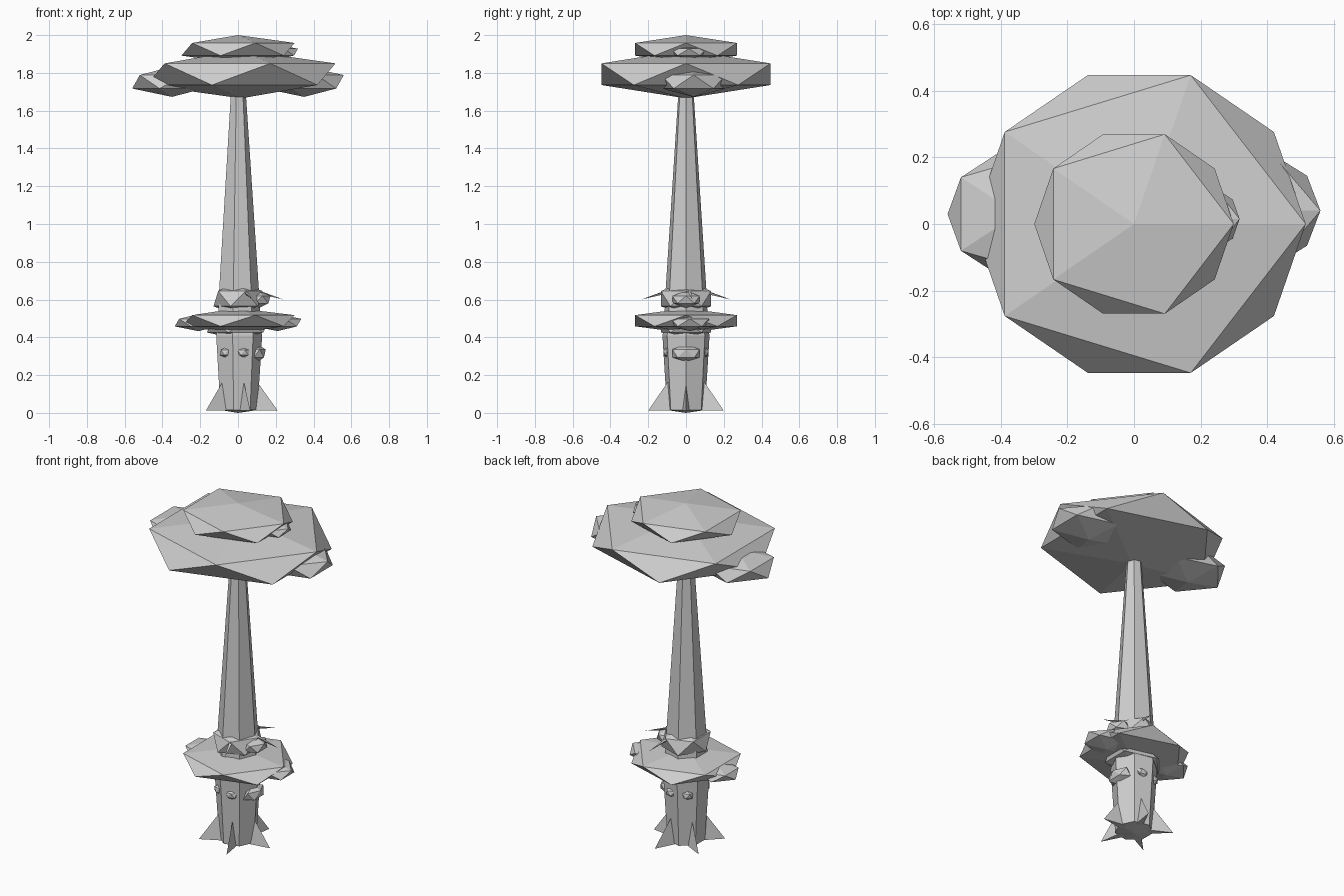
import bpy, bmesh, math
from mathutils import Matrix, Vector

if "Cube" in bpy.data.objects:
    bpy.data.objects.remove(bpy.data.objects["Cube"])

mat = bpy.data.materials.new("pale grey")
mat.diffuse_color = (0.62, 0.62, 0.62, 1)
mat.use_nodes = True
mat.node_tree.nodes["Principled BSDF"].inputs["Base Color"].default_value = mat.diffuse_color


def finish(name, bm):
    bmesh.ops.recalc_face_normals(bm, faces=bm.faces)
    me = bpy.data.meshes.new(name)
    bm.to_mesh(me)
    bm.free()
    me.materials.append(mat)
    ob = bpy.data.objects.new(name, me)
    bpy.context.collection.objects.link(ob)
    return ob


def clump(name, centre, size):
    """Squashed icosahedron."""
    bm = bmesh.new()
    m = Matrix.Translation(centre) @ Matrix.Diagonal((*size, 1))
    bmesh.ops.create_icosphere(bm, subdivisions=1, radius=1, matrix=m)
    return finish(name, bm)


def stem(name, rings, bottom, sides=7):
    """Lofted seven-sided stem with a corner facing +x; rings are (radius, z)."""
    bm = bmesh.new()
    loops = []
    for r, z in rings:
        loops.append([bm.verts.new((r * math.cos(math.tau * i / sides),
                                    r * math.sin(math.tau * i / sides), z))
                      for i in range(sides)])
    for a, b in zip(loops, loops[1:]):
        for i in range(sides):
            j = (i + 1) % sides
            bm.faces.new((a[i], a[j], b[j], b[i]))
    tip = bm.verts.new((0, 0, bottom))
    for i in range(sides):
        bm.faces.new((loops[0][(i + 1) % sides], loops[0][i], tip))
    bm.faces.new(loops[-1])
    return finish(name, bm)


def wedge(name, points, angle):
    """Tetrahedron turned about the z axis."""
    bm = bmesh.new()
    rot = Matrix.Rotation(math.radians(angle), 3, 'Z')
    v = [bm.verts.new(rot @ Vector(p)) for p in points]
    for f in ((0, 1, 2), (0, 1, 3), (1, 2, 3), (0, 2, 3)):
        bm.faces.new([v[i] for i in f])
    return finish(name, bm)


# Trunk: flared base and long tapering upper part
stem("lower_trunk", [(0.103, 0.015), (0.128, 0.41), (0.115, 0.47)], 0.0)
stem("upper_trunk", [(0.118, 0.50), (0.11, 0.66), (0.041, 1.70)], 0.49)

# Five buttress roots
for k in range(5):
    wedge(f"root_{k + 1}",
          [(0.07, -0.022, 0.012), (0.07, 0.022, 0.012), (0.21, 0, 0.012), (0.09, 0, 0.18)],
          72 * k)

# Upper canopy
clump("main_canopy", (0.016, 0, 1.793), (0.559, 0.526, 0.128))
clump("top_canopy", (0, 0, 1.925), (0.335, 0.317, 0.075))
clump("canopy_left_clump", (-0.35, 0.03, 1.753), (0.235, 0.21, 0.08))
clump("canopy_right_clump", (0.35, 0.04, 1.753), (0.235, 0.20, 0.08))
clump("top_right_clump", (0.21, 0.015, 1.91), (0.12, 0.11, 0.04))

# Lower foliage skirt
clump("skirt", (0, 0, 0.488), (0.335, 0.317, 0.066))
clump("skirt_left_clump", (-0.21, 0.015, 0.478), (0.14, 0.12, 0.045))
clump("skirt_right_clump", (0.21, 0.02, 0.478), (0.14, 0.12, 0.045))
clump("under_skirt", (0, 0, 0.455), (0.185, 0.155, 0.065))
clump("skirt_collar", (0, 0, 0.605), (0.145, 0.157, 0.09))
clump("collar_right_clump", (0.11, 0, 0.60), (0.07, 0.085, 0.045))

# Small growths on the lower trunk
clump("trunk_right_growth", (0.1, 0, 0.315), (0.052, 0.085, 0.048))
for k, a in enumerate((128, 232, 285, 75)):
    a = math.radians(a)
    clump(f"trunk_growth_{k + 1}", (0.1 * math.cos(a), 0.1 * math.sin(a), 0.32),
          (0.04, 0.028, 0.03))

# Thin twigs around the collar
for k, (a, r, z) in enumerate(((8, 0.245, 0.60), (72, 0.25, 0.60), (-72, 0.25, 0.60))):
    wedge(f"twig_{k + 1}",
          [(0.09, -0.012, 0.655), (0.09, 0.012, 0.655), (0.09, 0, 0.635), (r, 0, z)], a)
